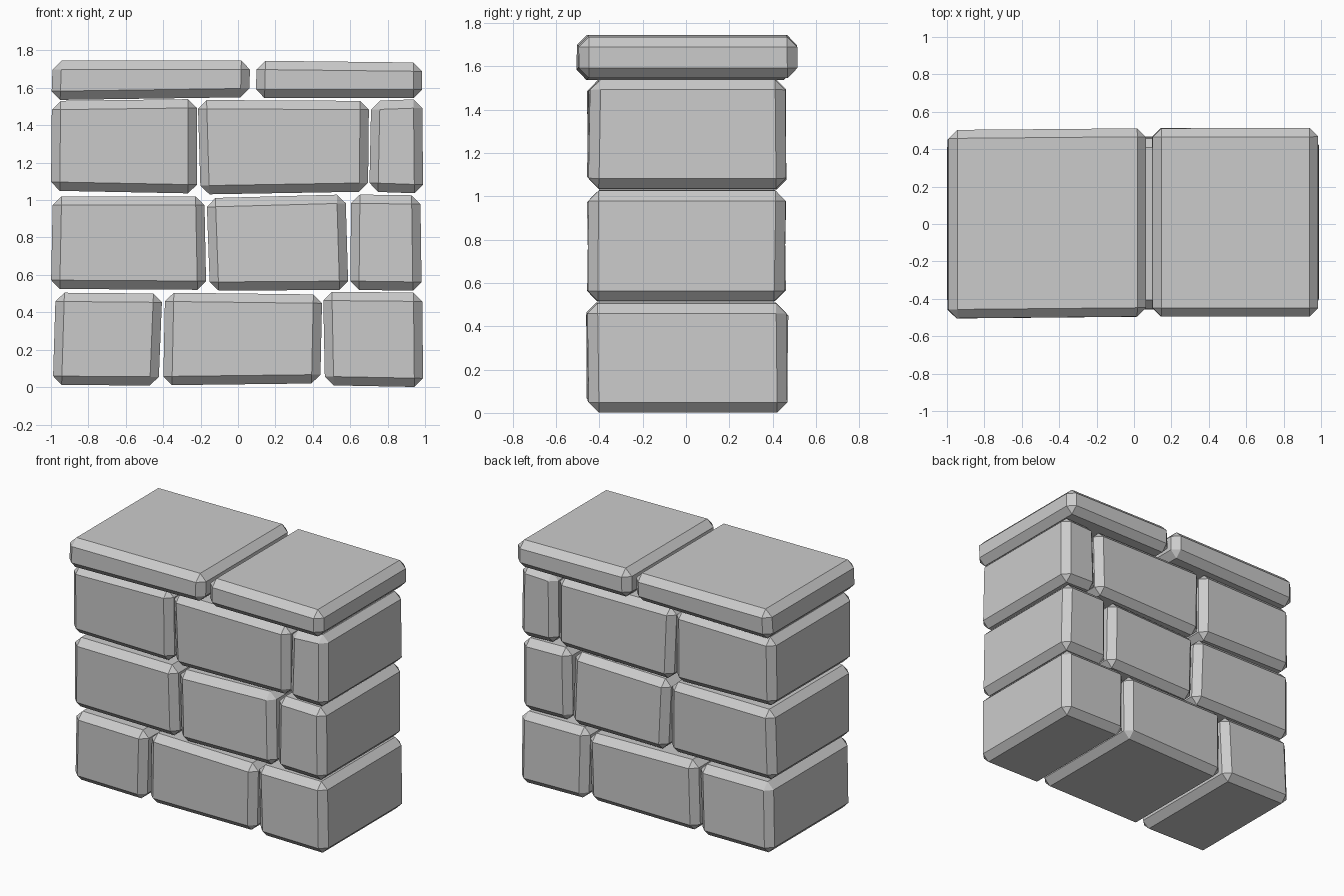
import bpy, bmesh, random

if "Cube" in bpy.data.objects:
    bpy.data.objects.remove(bpy.data.objects["Cube"])

random.seed(4)
BEVEL = 0.047


def stone(name, xl, xr, z, y):
    """Chamfered, slightly skewed block. xl / xr: side x at (bottom, top);
    z: (bottom left, bottom right, top left, top right); y: (front, back)."""
    bm = bmesh.new()
    bmesh.ops.create_cube(bm, size=2)
    # small lean of the front and back faces, kept planar
    lean = {s: (random.uniform(-.006, .006), random.uniform(-.006, .006)) for s in (-1, 1)}
    for v in bm.verts:
        sx, sy, sz = (1 if c > 0 else -1 for c in v.co)
        side = xr if sx > 0 else xl
        top = sz > 0
        a, b = lean[sy]
        v.co = (side[top],
                y[sy > 0] + a * sx + b * sz,
                z[2 * top + (sx > 0)])
    bmesh.ops.bevel(bm, geom=bm.edges[:], offset=BEVEL, offset_type='OFFSET',
                    segments=1, profile=0.5, affect='EDGES', clamp_overlap=True)
    bmesh.ops.recalc_face_normals(bm, faces=bm.faces[:])
    me = bpy.data.meshes.new(name)
    bm.to_mesh(me)
    bm.free()
    ob = bpy.data.objects.new(name, me)
    bpy.context.collection.objects.link(ob)


# Three courses of wall stones, left to right
courses = [
    ((-.455, .465), [
        ((-.99, -.975), (-.425, -.405), (.012, .008, .505, .50)),
        ((-.40, -.39), (.44, .45), (.01, .02, .505, .495)),
        ((.465, .455), (.99, .985), (.01, .0, .51, .505))]),
    ((-.45, .455), [
        ((-1.0, -.99), (-.17, -.18), (.525, .52, 1.02, 1.02)),
        ((-.15, -.168), (.59, .575), (.515, .52, 1.01, 1.03)),
        ((.60, .605), (.982, .975), (.52, .515, 1.03, 1.025))]),
    ((-.45, .46), [
        ((-1.0, -.995), (-.22, -.22), (1.05, 1.035, 1.53, 1.54)),
        ((-.20, -.215), (.695, .70), (1.03, 1.045, 1.535, 1.53)),
        ((.702, .712), (.99, .985), (1.045, 1.035, 1.53, 1.54))]),
]
for row, (y, stones) in enumerate(courses, 1):
    for label, (xl, xr, z) in zip(("left", "middle", "right"), stones):
        stone(f"course_{row}_{label}_stone", xl, xr, z, y)

# Overhanging capping slabs
stone("left_cap_slab", (-.998, -.99), (.06, .065), (1.535, 1.55, 1.745, 1.745), (-.5, .505))
stone("right_cap_slab", (.095, .10), (.985, .985), (1.545, 1.545, 1.745, 1.735), (-.495, .513))
